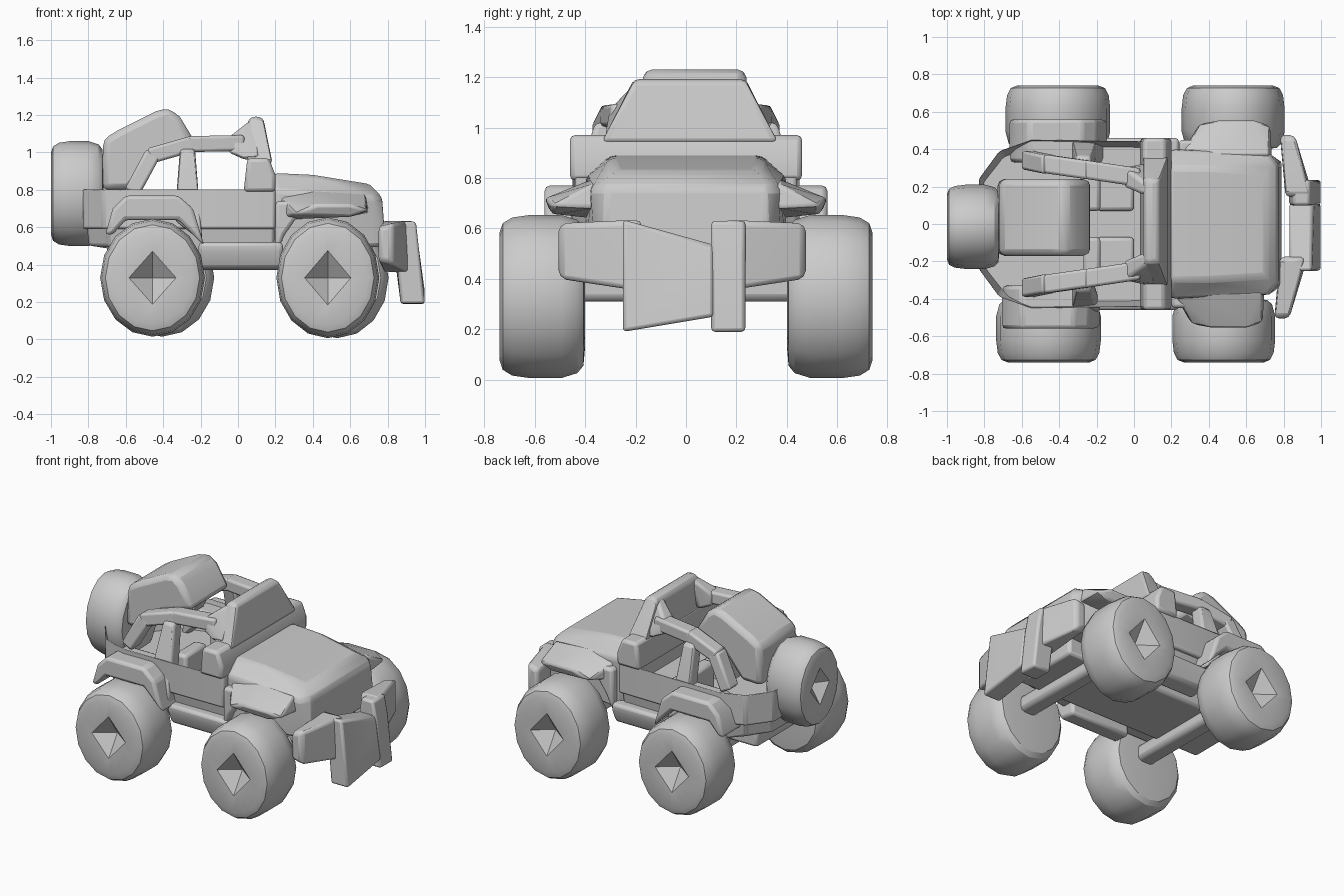
import bpy, bmesh, math
from mathutils import Vector

cube = bpy.data.objects.get("Cube")
if cube:
    bpy.data.objects.remove(cube, do_unlink=True)

grey = bpy.data.materials.new("plain_grey")
grey.use_nodes = True
GREY = (0.6, 0.6, 0.6, 1)
grey.diffuse_color = GREY
grey.node_tree.nodes["Principled BSDF"].inputs["Base Color"].default_value = GREY


def finish(name, bm, bevel=0.0):
    bmesh.ops.recalc_face_normals(bm, faces=bm.faces)
    mesh = bpy.data.meshes.new(name)
    bm.to_mesh(mesh)
    bm.free()
    mesh.materials.append(grey)
    ob = bpy.data.objects.new(name, mesh)
    bpy.context.collection.objects.link(ob)
    bpy.ops.object.select_all(action="DESELECT")
    ob.select_set(True)
    bpy.context.view_layer.objects.active = ob
    if bevel:
        mod = ob.modifiers.new("soft_edges", "BEVEL")
        mod.width, mod.segments, mod.limit_method = bevel, 2, "ANGLE"
    bpy.ops.object.shade_smooth_by_angle(angle=math.radians(32))
    return ob


def hull(name, points, bevel=0.02):
    """Convex block around a few corner points."""
    bm = bmesh.new()
    for p in points:
        bm.verts.new(p)
    out = bmesh.ops.convex_hull(bm, input=bm.verts)
    junk = {v for v in out["geom_interior"] if isinstance(v, bmesh.types.BMVert)}
    bmesh.ops.delete(bm, geom=list(junk), context="VERTS")
    bmesh.ops.dissolve_limit(bm, angle_limit=0.05, verts=bm.verts, edges=bm.edges)
    return finish(name, bm, bevel)


def box(name, x, y, z, bevel=0.02):
    return hull(name, [(a, b, c) for a in x for b in y for c in z], bevel)


def side_profile(name, profile, y0, y1, bevel=0.02):
    """Side outline in x and z, carried across from y0 to y1."""
    bm = bmesh.new()
    face = bm.faces.new([bm.verts.new((x, y0, z)) for x, z in profile])
    out = bmesh.ops.extrude_face_region(bm, geom=[face])
    moved = [v for v in out["geom"] if isinstance(v, bmesh.types.BMVert)]
    bmesh.ops.translate(bm, verts=moved, vec=(0, y1 - y0, 0))
    return finish(name, bm, bevel)


def bar(name, path, width, height):
    """Chunky rectangular bar along a path, one convex piece per span."""
    for i, (a, b) in enumerate(zip(path, path[1:])):
        pts = []
        d = (Vector(b) - Vector(a)).normalized()
        side = d.cross(Vector((0, 1, 0))).normalized() * height / 2
        for p in (Vector(a) - d * 0.015, Vector(b) + d * 0.015):
            for s in (-1, 1):
                for t in (-1, 1):
                    pts.append(p + side * s + Vector((0, width / 2 * t, 0)))
        hull(f"{name}_{i + 1}", pts, 0.015)


def wheel(name, center, rx, rz, half, outward, along_x=False):
    """Fat, square-shouldered tyre with a four-sided pit in its outer face."""
    n = 16
    rings = [(0.62, -1), (0.85, -0.96), (0.94, -0.82), (1, -0.45), (1, 0.3),
             (0.97, 0.7), (0.9, 0.92), (0.78, 1)]
    bm = bmesh.new()
    loops = []
    for r, w in rings + [("pit", 0.96)]:
        loop = []
        for i in range(n):
            a = 2 * math.pi * i / n
            c, s = math.cos(a), math.sin(a)
            k = 0.45 / (abs(c) + abs(s)) if r == "pit" else r
            u, v, d = c * k * rx, s * k * rz, w * half * outward
            loop.append(bm.verts.new((d, u, v) if along_x else (u, d, v)))
        loops.append(loop)
    for p, q in zip(loops, loops[1:]):
        for i in range(n):
            j = (i + 1) % n
            bm.faces.new((p[i], p[j], q[j], q[i]))
    bm.faces.new(loops[0])
    deep = half * 0.4 * outward
    apex = bm.verts.new((deep, 0, 0) if along_x else (0, deep, 0))
    for i in range(n):
        bm.faces.new((loops[-1][i], loops[-1][(i + 1) % n], apex))
    finish(name, bm).location = center


# Wheels, axles and the spare
for s, side, dx in ((-1, "right", 0), (1, "left", 0.05)):
    wheel(f"rear_{side}_wheel", (-0.457 + dx, 0.57 * s, 0.33), 0.28, 0.315, 0.17, s)
    wheel(f"front_{side}_wheel", (0.48 + dx, 0.57 * s, 0.33), 0.275, 0.323, 0.17, s)
wheel("spare_wheel", (-0.86, -0.015, 0.78), 0.225, 0.28, 0.14, -1, True)
for x, name in ((-0.43, "rear_axle"), (0.51, "front_axle")):
    box(name, (x - 0.06, x + 0.06), (-0.45, 0.45), (0.31, 0.42), 0.03)

# Chassis and front body
box("chassis", (-0.7, 0.72), (-0.24, 0.24), (0.38, 0.52))
hull("hood_body", [p for s in (-1, 1) for p in (
    (0.19, 0.3 * s, 0.89), (0.4, 0.3 * s, 0.88), (0.71, 0.28 * s, 0.83),
    (0.19, 0.4 * s, 0.8), (0.72, 0.38 * s, 0.76), (0.77, 0.32 * s, 0.76),
    (0.19, 0.4 * s, 0.45), (0.72, 0.36 * s, 0.5), (0.79, 0.33 * s, 0.5))], 0.025)

# Open tub with a sunken floor
bm = bmesh.new()
half_plan = [(0.2, 0.44), (-0.55, 0.45), (-0.72, 0.39), (-0.83, 0.24)]
plan = half_plan + [(x, -y) for x, y in reversed(half_plan)]
rear_lift = lambda x: 0.45 if x > -0.7 else 0.5
bottom = [bm.verts.new((x * 0.96, y * 0.88, rear_lift(x))) for x, y in plan]
top = [bm.verts.new((x, y, 0.81)) for x, y in plan]
for i in range(len(plan)):
    j = (i + 1) % len(plan)
    bm.faces.new((bottom[i], bottom[j], top[j], top[i]))
bm.faces.new(bottom[::-1])
rim = bm.faces.new(top)
bmesh.ops.inset_region(bm, faces=[rim], thickness=0.07)
bmesh.ops.translate(bm, verts=rim.verts, vec=(0, 0, -0.22))
finish("open_tub", bm, 0.015)

# Full-width cowl and windscreen
hull("cowl", [p for s in (-1, 1) for p in (
    (0.03, 0.46 * s, 0.79), (0.2, 0.46 * s, 0.79), (0.05, 0.46 * s, 0.97), (0.165, 0.46 * s, 0.97),
    (0.2, 0.46 * s, 0.88))])
hull("windscreen", [(x, y + 0.015, z) for s in (-1, 1) for x, y, z in (
    (0.05, 0.35 * s, 0.94), (0.185, 0.35 * s, 0.94),
    (0.05, 0.22 * s, 1.17), (0.08, 0.22 * s, 1.195), (0.135, 0.22 * s, 1.185))])

# Folded roof at the back
side_profile("folded_roof", [(-0.73, 0.8), (-0.72, 1.07), (-0.64, 1.12), (-0.44, 1.22),
             (-0.37, 1.237), (-0.31, 1.19), (-0.22, 1.04), (-0.44, 0.97), (-0.58, 0.8)], -0.17, 0.24, 0.035)

for s, side in ((-1, "right"), (1, "left")):
    # Roll cage
    bar(f"{side}_roll_bar", [(-0.56, 0.34 * s, 0.8), (-0.46, 0.32 * s, 0.985),
        (-0.25, 0.29 * s, 1.045), (0.02, 0.25 * s, 1.05)], 0.1, 0.085)
    hull(f"{side}_screen_joint", [(x, y * s, z) for x, y, z in (
        (-0.05, 0.3, 1.08), (-0.05, 0.3, 1.0), (-0.05, 0.2, 1.08), (-0.05, 0.2, 1.0), (0.04, 0.32, 0.96),
        (0.04, 0.18, 0.96), (0.12, 0.32, 0.97), (0.07, 0.21, 1.175), (0.07, 0.15, 1.175), (0.12, 0.2, 1.17))])
    hull(f"{side}_middle_post", [(x, y * s, z) for x, y, z in (
        (-0.34, 0.48, 0.64), (-0.19, 0.48, 0.52), (-0.34, 0.38, 0.64), (-0.19, 0.38, 0.52),
        (-0.31, 0.36, 1.02), (-0.23, 0.36, 1.02), (-0.31, 0.27, 1.02), (-0.23, 0.27, 1.02))])
    # Sill step and seat
    hull(f"{side}_sill", [(x, y * s, z) for x in (-0.21, 0.24) for y, z in (
        (0.46, 0.47), (0.46, 0.52), (0.3, 0.37), (0.42, 0.38), (0.3, 0.52))])
    box(f"{side}_seat_cushion", (-0.2, 0.0), (0.07 * s, 0.3 * s), (0.5, 0.64))
    box(f"{side}_seat_back", (-0.27, -0.18), (0.07 * s, 0.3 * s), (0.5, 0.79))
    # Fenders
    dx = 0.02 * (s + 1)
    arch = [(-0.71, 0.56), (-0.67, 0.7), (-0.6, 0.77), (-0.32, 0.77), (-0.24, 0.7),
            (-0.18, 0.5), (-0.24, 0.56), (-0.32, 0.64), (-0.6, 0.64), (-0.67, 0.56)]
    side_profile(f"{side}_rear_fender", [(x + dx, z) for x, z in arch], 0.33 * s, 0.56 * s, 0.025)
    hull(f"{side}_front_fender", [(x + dx, y * s, z) for x, y, z in (
        (0.21, 0.36, 0.64), (0.21, 0.36, 0.77), (0.7, 0.36, 0.68), (0.68, 0.36, 0.78), (0.4, 0.36, 0.8),
        (0.31, 0.54, 0.67), (0.42, 0.56, 0.72), (0.6, 0.56, 0.72), (0.69, 0.53, 0.69), (0.6, 0.53, 0.655))], 0.015)
    side_profile(f"{side}_fender_tail", [(0.2 + dx, 0.45), (0.2 + dx, 0.74), (0.34 + dx, 0.74),
                 (0.32 + dx, 0.66), (0.25 + dx, 0.56)], 0.33 * s, 0.45 * s)
    # Bumper wing
    hull(f"{side}_bumper_wing", [(x - 0.015 + s * 0.015, y * s - 0.015, z) for x, y, z in (
        (0.78, 0.49, 0.42), (0.78, 0.49, 0.6), (0.86, 0.49, 0.4), (0.86, 0.49, 0.62),
        (0.81, 0.16, 0.36), (0.81, 0.16, 0.635), (0.96, 0.16, 0.35), (0.945, 0.16, 0.635))], 0.025)

# Bumper centre: a notched top and a skirt with a hooked end
hull("bumper_skirt", [p for y, z, t in ((-0.25, 0.19, 0.635), (0.11, 0.25, 0.535)) for p in (
    (0.87, y, z), (1.0, y, z), (0.83, y, t), (0.95, y, t), (0.965, y, 0.5))], 0.015)
hull("bumper_hook", [p for y in (0.1, 0.235) for p in (
    (0.87, y, 0.19), (1.0, y, 0.19), (0.83, y, 0.5), (0.965, y, 0.5), (0.94, y, 0.63), (0.85, y, 0.63))], 0.015)
